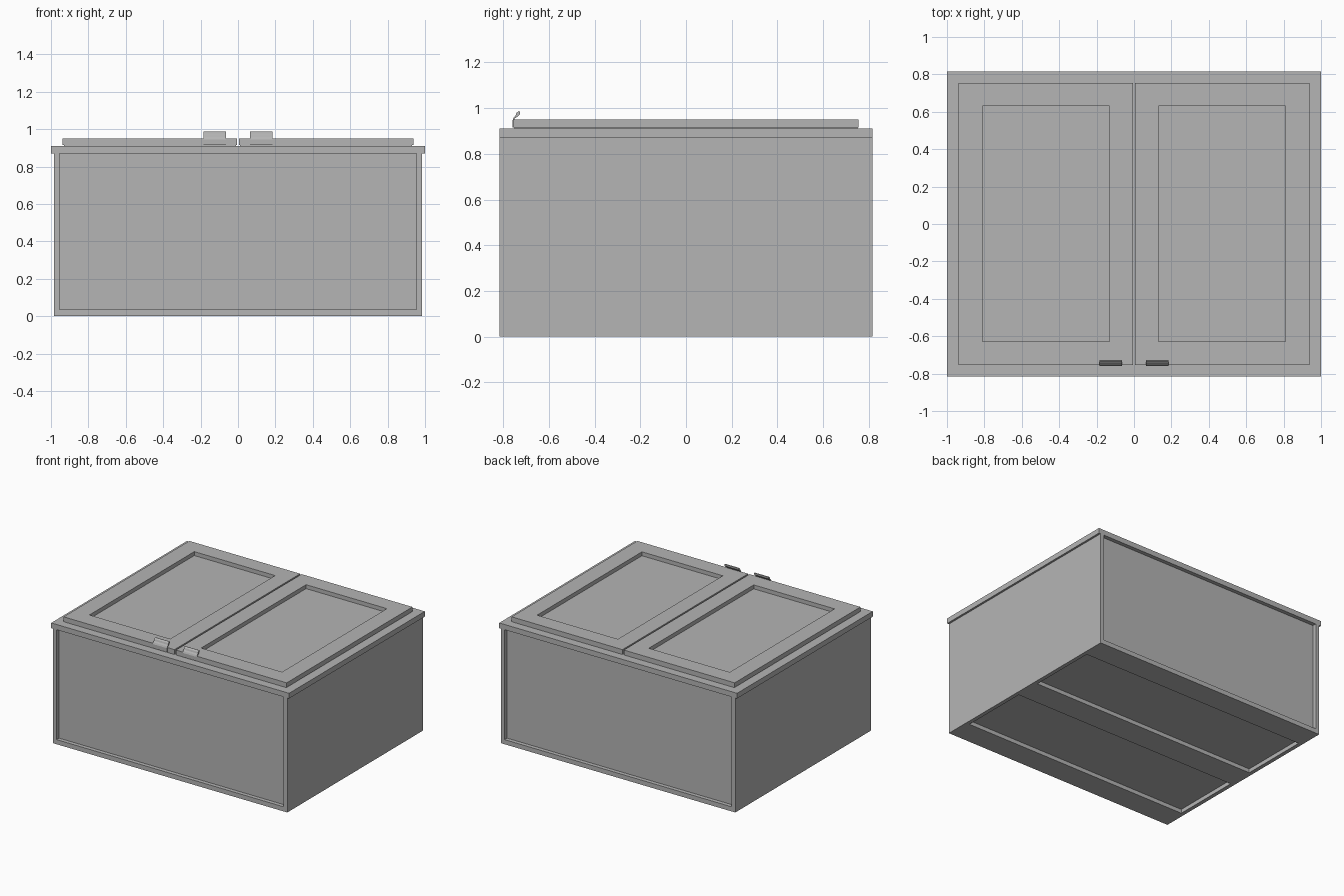
import bpy
import bmesh

default = bpy.data.objects.get("Cube")
if default:
    bpy.data.objects.remove(default, do_unlink=True)

GREY = (0.46, 0.46, 0.46, 1)
mat = bpy.data.materials.new("plain grey")
mat.use_nodes = True
mat.diffuse_color = GREY
mat.node_tree.nodes["Principled BSDF"].inputs["Base Color"].default_value = GREY


def add_object(name, bm):
    bmesh.ops.recalc_face_normals(bm, faces=bm.faces)
    mesh = bpy.data.meshes.new(name)
    bm.to_mesh(mesh)
    bm.free()
    mesh.materials.append(mat)
    obj = bpy.data.objects.new(name, mesh)
    bpy.context.scene.collection.objects.link(obj)
    return obj


def box(name, x, y, z):
    """Box between the (low, high) limits on each axis."""
    bm = bmesh.new()
    bmesh.ops.create_cube(bm, size=1)
    for v in bm.verts:
        for i, (low, high) in enumerate((x, y, z)):
            v.co[i] = high if v.co[i] > 0 else low
    return add_object(name, bm)


def recess(obj, x, y, z):
    """Cut a sunken panel into an object."""
    cutter = box("cutter", x, y, z)
    cutter.hide_render = True
    mod = obj.modifiers.new("recess", 'BOOLEAN')
    mod.operation = 'DIFFERENCE'
    mod.solver = 'EXACT'
    mod.object = cutter
    bpy.context.view_layer.objects.active = obj
    bpy.ops.object.modifier_apply(modifier=mod.name)
    bpy.data.objects.remove(cutter, do_unlink=True)


def span(a, b, side):
    return tuple(sorted((a * side, b * side)))


# Carcass with sunken front, back and underside panels
W, D, RIM, TOP, DEPTH = 0.985, 0.815, 0.87, 0.91, 0.03
carcass = box("carcass", (-W, W), (-D, D), (0, RIM))
panel = (-0.955, 0.955)
for side in (-1, 1):
    recess(carcass, panel, span(D - DEPTH, D + 0.1, side), (0.035, RIM + 0.1))
    recess(carcass, panel, span(0.10, 0.63, side), (-0.1, DEPTH))

# Top slab overhanging the sides
box("top_rim", (-1, 1), (-D, D), (RIM, TOP))

# Bent pull tab outline, seen from the side as (y, z)
TAB = [(-0.759, 0.915), (-0.759, 0.946), (-0.754, 0.957), (-0.746, 0.966),
       (-0.742, 0.978), (-0.732, 0.987), (-0.726, 0.985), (-0.726, 0.973),
       (-0.738, 0.962), (-0.748, 0.955), (-0.754, 0.945), (-0.754, 0.915)]


def pull_tab(name, x):
    bm = bmesh.new()
    face = bm.faces.new([bm.verts.new((x[0], y, z)) for y, z in TAB])
    ext = bmesh.ops.extrude_face_region(bm, geom=[face], use_keep_orig=True)
    verts = [g for g in ext["geom"] if isinstance(g, bmesh.types.BMVert)]
    bmesh.ops.translate(bm, verts=verts, vec=(x[1] - x[0], 0, 0))
    return add_object(name, bm)


# Pair of doors with sunken panels and pull tabs
for side, label in ((1, "left"), (-1, "right")):
    box(label + "_door_spacer", span(0.01, 0.93, side), (-0.75, 0.75), (TOP, 0.915))
    door = box(label + "_door", span(0.006, 0.938, side), (-0.755, 0.755), (0.915, 0.95))
    recess(door, span(0.13, 0.81, side), (-0.628, 0.632), (0.92, 1.1))
    pull_tab(label + "_pull_tab", span(0.065, 0.185, side))
